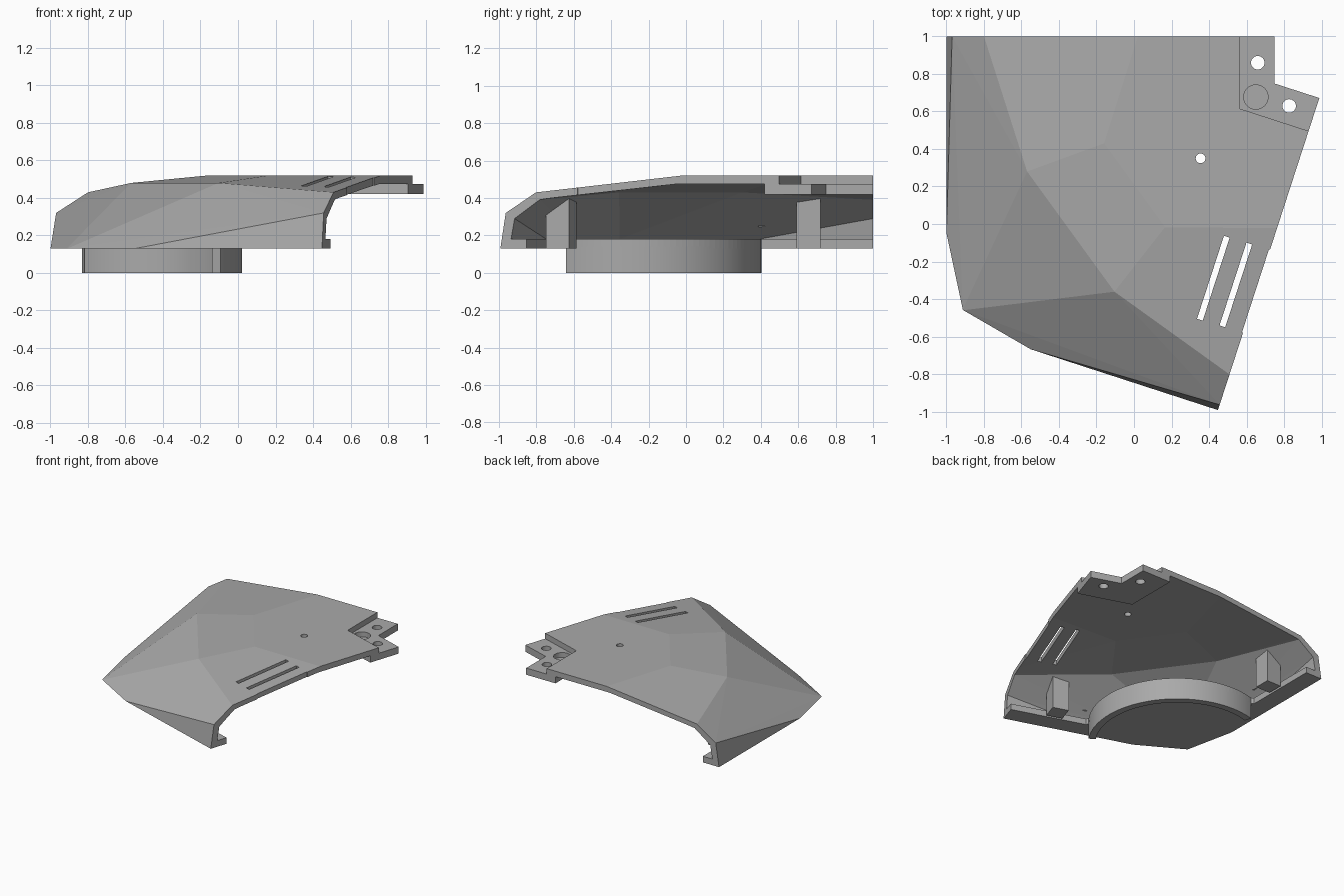
import bpy, bmesh, math
from mathutils import Vector

if "Cube" in bpy.data.objects:
    bpy.data.objects.remove(bpy.data.objects["Cube"])

APEX = (1.095, 1.0)                     # tip of the 72 degree wedge
C72, S72 = math.cos(math.radians(72)), math.sin(math.radians(72))

grey = bpy.data.materials.new("light grey")
grey.use_nodes = True
grey.diffuse_color = (0.4, 0.4, 0.4, 1)
grey.node_tree.nodes["Principled BSDF"].inputs["Base Color"].default_value = (0.4, 0.4, 0.4, 1)


def mirror(p):
    """Reflect a point across the wedge's bisector."""
    x, y = p[0] - APEX[0], p[1] - APEX[1]
    return (APEX[0] + C72 * x + S72 * y, APEX[1] + S72 * x - C72 * y) + tuple(p[2:])


def both(points):
    return list(points) + [mirror(p) for p in points]


def loop(points):
    """Half outline plus its mirror image, in order around the shape."""
    return list(points) + [mirror(p) for p in reversed(points)]


def finish(name, bm):
    bmesh.ops.recalc_face_normals(bm, faces=bm.faces)
    mesh = bpy.data.meshes.new(name)
    bm.to_mesh(mesh)
    bm.free()
    mesh.materials.append(grey)
    ob = bpy.data.objects.new(name, mesh)
    bpy.context.collection.objects.link(ob)
    return ob


def hull(name, points):
    bm = bmesh.new()
    for p in points:
        bm.verts.new(p)
    res = bmesh.ops.convex_hull(bm, input=bm.verts)
    loose = [v for v in bm.verts if not v.link_faces]
    bmesh.ops.delete(bm, geom=loose, context='VERTS')
    bmesh.ops.dissolve_limit(bm, angle_limit=0.01, verts=bm.verts, edges=bm.edges)
    return finish(name, bm)


def prism(name, outline, z0, z1):
    bm = bmesh.new()
    face = bm.faces.new([bm.verts.new((p[0], p[1], z0)) for p in outline])
    top = bmesh.ops.extrude_face_region(bm, geom=[face])["geom"]
    bmesh.ops.translate(bm, vec=(0, 0, z1 - z0),
                        verts=[v for v in top if isinstance(v, bmesh.types.BMVert)])
    return finish(name, bm)


def arc(centre, r, a0, a1, n):
    return [(centre[0] + r * math.cos(math.radians(a0 + (a1 - a0) * i / n)),
             centre[1] + r * math.sin(math.radians(a0 + (a1 - a0) * i / n)))
            for i in range(n + 1)]


def cylinder(name, centre, r, z0, z1):
    return prism(name, arc(centre, r, 0, 360, 32)[:-1], z0, z1)


def cut(target, cutter):
    cutter.hide_render = True
    mod = target.modifiers.new("cut", 'BOOLEAN')
    mod.operation, mod.solver, mod.object = 'DIFFERENCE', 'EXACT', cutter
    bpy.context.view_layer.objects.active = target
    bpy.ops.object.modifier_apply(modifier=mod.name)
    bpy.data.objects.remove(cutter)


# Faceted outer body
shell = hull("shell", both([
    (-1, 1, .13), (-.97, 1, .32), (-.8, 1, .43), (.02, 1, .52),
    (-1, -.05, .13), (-.57, .28, .48), (-.16, .43, .52),
    (-.91, -.46, .13), APEX + (.13,), APEX + (.52,)]))

# Hollow inside, open on both straight sides
edge = [(-.94, .18), (-.92, .29), (-.78, .39), (.02, .475)]
FAR = (1.35, 1.185)
cavity = both([(x, y, z) for x, z in edge for y in (1, 1.1)] + [
    (-.94, .39, .18), (-.865, .03, .18), (-.56, .3, .43), (-.16, .43, .475),
    (-.77, -.355, .18), FAR + (.18,), FAR + (.475,)])
cut(shell, hull("cavity_cutter", cavity))

# Floor opening, leaving a flange and the round floor
HUB, R = (-.648, -.267), .67
rim = arc(HUB, R, 106, 36, 24)
opening = [(-.853, 1.1), (-.853, .39)] + rim[:-1]
outline = opening + [rim[-1]] + [mirror(p) for p in reversed(opening)] + [FAR]
cut(shell, prism("opening_cutter", outline, .05, .25))

# Step in the roof for the joining plate
step = [(.565, 1.2), (.565, .615)]
cut(shell, prism("step_cutter", [step[0], step[1], mirror(step[0]), FAR], .475, .6))

# Screw hole, two vent slots and a shallow edge notch
cut(shell, cylinder("screw_cutter", (.355, .35), .026, .4, .6))
along, across = Vector((-C72, -S72)), Vector((S72, -C72))
for i in range(3):
    start = Vector((.495 + .12 * i, -.068 - .036 * i))
    end = start + along * .465
    w = across * .016
    cut(shell, prism("slot_cutter", [start - w, start + w, end + w, end - w], .35, .6))

# Joining plate with two screw holes and a round recess
plate = prism("joining_plate", [(.75, 1), (.485, 1), (.485, .557), mirror((.485, 1)),
                                mirror((.75, 1)), (.75, .749)], .42, .475)
for hole in both([(.66, .86)]):
    cut(plate, cylinder("hole_cutter", hole, .036, .3, .6))
cut(plate, cylinder("recess_cutter", (.65, .677), .065, .435, .6))

# Curved wall under the round floor
wall = prism("curved_wall", arc(HUB, R, 106, -34, 48) + arc(HUB, R - .055, -34, 106, 48), 0, .14)
for ob in bpy.context.selected_objects:
    ob.select_set(False)
wall.select_set(True)
bpy.context.view_layer.objects.active = wall
bpy.ops.object.shade_smooth_by_angle(angle=math.radians(30))

# Posts with sloped tops that run up into the roof
post = [(x, y, z) for x, top in ((-.835, .325), (-.705, .405))
        for y in (.59, .72) for z in (.13, top)]
hull("back_post", post)
hull("front_post", [mirror(p) for p in post])
